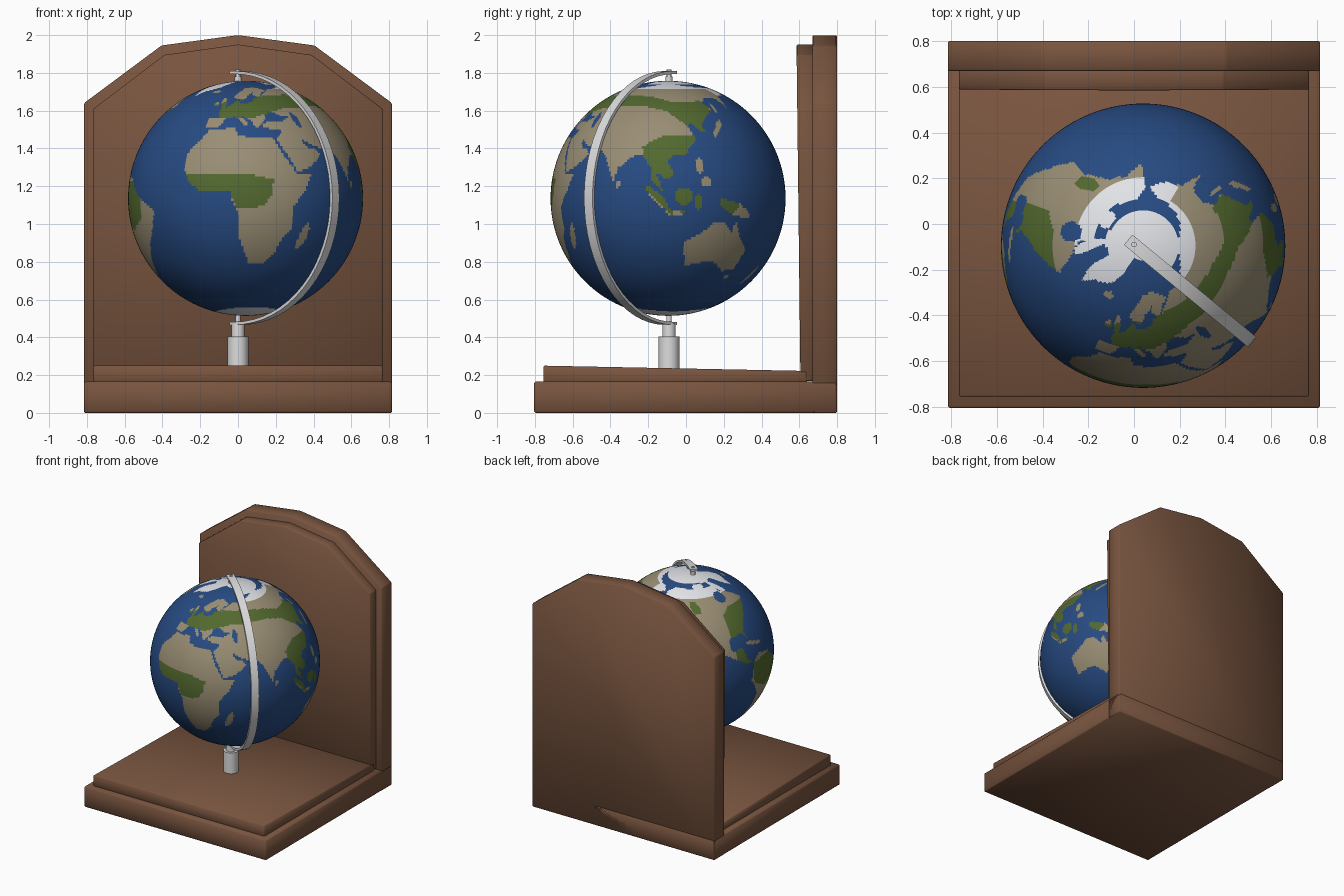
import bpy, bmesh, math
from mathutils import Vector

if "Cube" in bpy.data.objects:
    bpy.data.objects.remove(bpy.data.objects["Cube"])


def material(name, rgb):
    m = bpy.data.materials.new(name)
    m.diffuse_color = (*rgb, 1)
    m.use_nodes = True
    m.node_tree.nodes["Principled BSDF"].inputs["Base Color"].default_value = m.diffuse_color
    return m


WOOD = material("brown wood", (0.19, 0.09, 0.05))
METAL = material("silver metal", (0.72, 0.72, 0.73))
OCEAN = material("ocean blue", (0.02, 0.07, 0.225))
SAND = material("sandy land", (0.32, 0.27, 0.175))
FOREST = material("forest green", (0.085, 0.14, 0.028))
ICE = material("ice white", (0.76, 0.77, 0.80))


def finish(name, bm, mats, angle=None):
    bmesh.ops.recalc_face_normals(bm, faces=bm.faces)
    me = bpy.data.meshes.new(name)
    bm.to_mesh(me)
    bm.free()
    ob = bpy.data.objects.new(name, me)
    bpy.context.collection.objects.link(ob)
    for m in mats:
        me.materials.append(m)
    bpy.ops.object.select_all(action='DESELECT')
    ob.select_set(True)
    bpy.context.view_layer.objects.active = ob
    if angle is None:
        bpy.ops.object.shade_smooth()
    else:
        bpy.ops.object.shade_smooth_by_angle(angle=math.radians(angle))
    return ob


def loft(name, rings, mat, angle=None, soft=0.0):
    """Skin a row of equal-sized rings and cap both ends."""
    bm = bmesh.new()
    vs = [[bm.verts.new(p) for p in r] for r in rings]
    n = len(vs[0])
    for a, b in zip(vs, vs[1:]):
        for i in range(n):
            bm.faces.new((a[i], a[(i + 1) % n], b[(i + 1) % n], b[i]))
    bm.faces.new(vs[0])
    bm.faces.new(vs[-1])
    if soft:
        bmesh.ops.recalc_face_normals(bm, faces=bm.faces)
        bmesh.ops.bevel(bm, geom=bm.edges[:], offset=soft, segments=1,
                        affect='EDGES', profile=0.5)
    return finish(name, bm, [mat], angle)


def rect(x, y0, y1, z):
    return [(-x, y0, z), (x, y0, z), (x, y1, z), (-x, y1, z)]


# Wooden base with a raised, slightly sloping floor
loft("base", [rect(0.815, -0.805, 0.80, 0), rect(0.815, -0.805, 0.80, 0.165)], WOOD, soft=0.008)
floor_top = [(x, y, 0.25 if y < 0 else 0.222) for x, y, z in rect(0.765, -0.755, 0.64, 0)]
loft("base_floor", [rect(0.765, -0.755, 0.64, 0.15), floor_top], WOOD, soft=0.005)


# Arched back board with a raised front layer that leans forward
def arch(w, shoulder, mid, mid_z, top, z0, y_at):
    half = [(w, z0), (w, shoulder), (mid, mid_z)]
    pts = half + [(0, top)] + [(-x, z) for x, z in reversed(half)]
    return [(x, y_at(z), z) for x, z in pts]


outer = (0.815, 1.64, 0.405, 1.945, 2.0, 0.0)
inner = (0.765, 1.61, 0.39, 1.895, 1.95, 0.17)
loft("back_board", [arch(*outer, lambda z: 0.67), arch(*outer, lambda z: 0.80)], WOOD, soft=0.006)
loft("back_board_front", [arch(*inner, lambda z: 0.608 - 0.0118 * z),
                          arch(*inner, lambda z: 0.69)], WOOD, soft=0.005)

# Turned metal post and axis pins
AX = Vector((0, -0.09, 0))


def post(name, profile, n=24):
    rings = [[(AX.x + r * math.cos(2 * math.pi * i / n), AX.y + r * math.sin(2 * math.pi * i / n), z)
              for i in range(n)] for r, z in profile]
    loft(name, rings, METAL, angle=35)


post("post", [(0.055, 0.235), (0.055, 0.405), (0.035, 0.405), (0.035, 0.472)])
post("lower_pin", [(0.014, 0.46), (0.014, 0.53)], 12)
post("upper_pin", [(0.018, 1.74), (0.018, 1.78), (0.012, 1.78), (0.012, 1.818)], 12)

# Half-circle strap holding the globe, with short tabs past the axis
d = Vector((0.771, -0.636, 0)).normalized()
side = Vector((-d.y, d.x, 0)) * 0.029
mid = Vector((AX.x, AX.y, 1.138))
N = 32
path = [(0, 1, -0.033)] + [(math.sin(math.pi * i / N), math.cos(math.pi * i / N), 0)
                           for i in range(N + 1)] + [(0, -1, -0.033)]
rings = []
for s, c, off in path:
    a, b = [mid + d * (s * r + off) + Vector((0, 0, c * r)) for r in (0.656, 0.672)]
    rings.append([a - side, a + side, b + side, b - side])
loft("meridian_strap", rings, METAL, angle=35)

# Painted regions of the globe, as coarse longitude / latitude outlines
regions = []


def paint(kind, *c):
    pts = list(zip(c[::2], c[1::2]))
    regions.append((kind, pts, min(c[::2]), max(c[::2]), min(c[1::2]), max(c[1::2])))


def blob(kind, lon, lat, rx, ry, tilt=0):
    t = math.radians(tilt)
    c = []
    for i in range(14):
        u, v = rx * math.cos(i * math.tau / 14), ry * math.sin(i * math.tau / 14)
        c += [lon + u * math.cos(t) - v * math.sin(t), lat + u * math.sin(t) + v * math.cos(t)]
    paint(kind, *c)


# Africa and Madagascar
paint("land", -17, 15, -16, 23, -10, 30, -6, 36, 10, 37, 11, 33, 20, 31, 32, 31, 37, 21, 43, 12, 51, 12,
      47, 4, 40, -4, 40, -15, 35, -20, 32, -28, 26, -34, 18, -34, 12, -18, 13, -8, 9, 0, 9, 4, -8, 4, -13, 8)
blob("land", 47, -19, 7, 2.4, 70)
# Europe
paint("land", -9, 37, -9, 43, -1, 44, -4, 48, 4, 52, 8, 57, 12, 54, 22, 55, 24, 59, 30, 60, 45, 68, 60, 69,
      60, 45, 40, 45, 37, 47, 30, 46, 28, 41, 23, 37, 19, 42, 13, 45, 18, 40, 16, 38, 9, 44, 3, 43, -1, 37)
paint("land", 5, 59, 6, 62, 15, 69, 27, 71, 41, 67, 34, 64, 30, 60, 22, 61, 25, 65, 18, 61, 14, 56)
blob("land", -2, 54, 5, 2.3, 115)
blob("land", -8, 53, 2, 2)
blob("land", -19, 65, 5, 1.7)
# Asia, Arabia, India and the south-east
paint("land", 55, 69, 73, 72, 105, 77, 140, 72, 180, 69, 190, 66, 178, 62, 163, 60, 157, 51, 155, 58, 142, 59,
      135, 54, 140, 49, 131, 43, 127, 39, 129, 35, 126, 35, 121, 40, 118, 38, 122, 30, 115, 22, 108, 21,
      90, 22, 72, 21, 66, 25, 57, 26, 50, 30, 36, 36, 27, 37, 26, 40, 41, 41, 48, 45)
paint("land", 34, 30, 39, 36, 48, 31, 52, 25, 56, 25, 59, 22, 52, 16, 43, 13, 39, 21)
paint("land", 70, 23, 90, 23, 80, 15, 78, 8, 74, 16)
paint("land", 90, 24, 110, 23, 106, 18, 109, 12, 105, 9, 100, 13, 104, 2, 98, 9, 97, 16)
for island in ((138, 37, 7, 1.6, 50), (143, 50, 1.2, 4), (101, 0, 8, 2, -45), (114, 1, 4.5, 4.5),
               (110, -7, 5, 1.2), (121, -2, 2, 4), (122, 16, 2, 4), (125, 8, 2.5, 2.5),
               (141, -5, 10, 3, -22), (80.7, 7, 1, 2)):
    blob("land", *island)
# Australia and New Zealand
paint("land", 114, -22, 122, -18, 130, -12, 136, -12, 140, -17, 142, -11, 146, -19, 153, -26, 150, -37,
      141, -38, 136, -34, 130, -32, 116, -35)
blob("land", 147, -42, 2, 1.5)
blob("land", 173, -41, 7, 1.7, 55)
# North and Central America, Greenland
paint("land", -166, 66, -156, 71, -128, 70, -95, 70, -80, 70, -78, 63, -65, 59, -56, 52, -66, 45, -75, 38,
      -81, 31, -80, 25, -84, 30, -97, 28, -96, 19, -87, 21, -84, 11, -78, 8, -84, 8, -105, 20, -113, 31,
      -124, 40, -124, 49, -135, 58, -150, 60, -163, 55)
blob("land", -75, 68, 11, 4, -40)
blob("land", -85, 78, 22, 4)
blob("land", -110, 72, 12, 3)
paint("land", -44, 60, -53, 67, -58, 75, -70, 78, -60, 82, -32, 83, -18, 78, -24, 70, -40, 65)
blob("land", -77, 21, 6, 1.3, -15)
blob("land", -70, 19, 3.5, 1.2)
blob("sea", -85, 59, 8, 5)
blob("sea", -66, 73, 8, 3)
# South America
paint("land", -78, 8, -72, 12, -60, 9, -50, 1, -35, -6, -39, -15, -48, -26, -58, -37, -65, -42, -69, -52,
      -74, -50, -71, -20, -81, -5)
# Inland seas
blob("sea", 51, 42, 5.5, 2.2, 110)
blob("sea", 35, 43.5, 6, 2)
# Forests, only kept where they fall on land
paint("forest", -17, 12, 20, 11.5, 30, 9, 29, 2, 25, -4, 12, -5, 8, 2, -10, 3)
paint("forest", -11, 52, -2, 43, 20, 43, 45, 50, 85, 52, 105, 48, 118, 38, 130, 34, 140, 48, 135, 56, 110, 55,
      90, 60, 60, 62, 35, 61, 20, 58, 5, 57)
paint("forest", 95, 10, 92, 26, 104, 33, 123, 32, 118, 20, 112, 8, 108, -9, 94, 5)
blob("forest", 117, 0, 8, 9)
blob("forest", 136, -4, 7, 4)
paint("forest", -80, 7, -60, 9, -48, 1, -48, -10, -62, -16, -78, -8)
paint("forest", -94, 29, -95, 45, -85, 50, -60, 50, -73, 30, -82, 24)
blob("forest", -122, 54, 7, 4, -40)
blob("forest", -86, 14, 9, 5, -35)


def inside(x, y, pts):
    hit = False
    for (x1, y1), (x2, y2) in zip(pts, pts[1:] + pts[:1]):
        if (y1 > y) != (y2 > y) and x < x1 + (y - y1) * (x2 - x1) / (y2 - y1):
            hit = not hit
    return hit


def surface(lon, lat):
    """0 ocean, 1 sand, 2 forest, 3 ice"""
    if lat < -71 + 3 * math.sin(math.radians(lon * 2 + 40)):
        return 3
    if lat > (84 if -20 < lon < 60 else 76):
        return 3
    kind = 0
    for k, pts, x0, x1, y0, y1 in regions:
        if x0 <= lon <= x1 and y0 <= lat <= y1 and (k != "forest" or kind == 1) and inside(lon, lat, pts):
            kind = {"sea": 0, "land": 1, "forest": 2}[k]
    if kind:
        snow = 61 if lon > 165 or lon < -25 else 71 if lon < 60 else 69
        if lat > snow:
            return 3
    return kind


# Globe, with its faces coloured by longitude and latitude
bm = bmesh.new()
bmesh.ops.create_uvsphere(bm, u_segments=300, v_segments=150, radius=0.622)
for f in bm.faces:
    c = f.calc_center_median().normalized()
    lon = (16 + math.degrees(math.atan2(c.x, -c.y)) + 170) % 360 - 170
    f.material_index = surface(lon, math.degrees(math.asin(c.z)))
globe = finish("globe", bm, [OCEAN, SAND, FOREST, ICE])
globe.location = (0.04, -0.095, 1.136)
